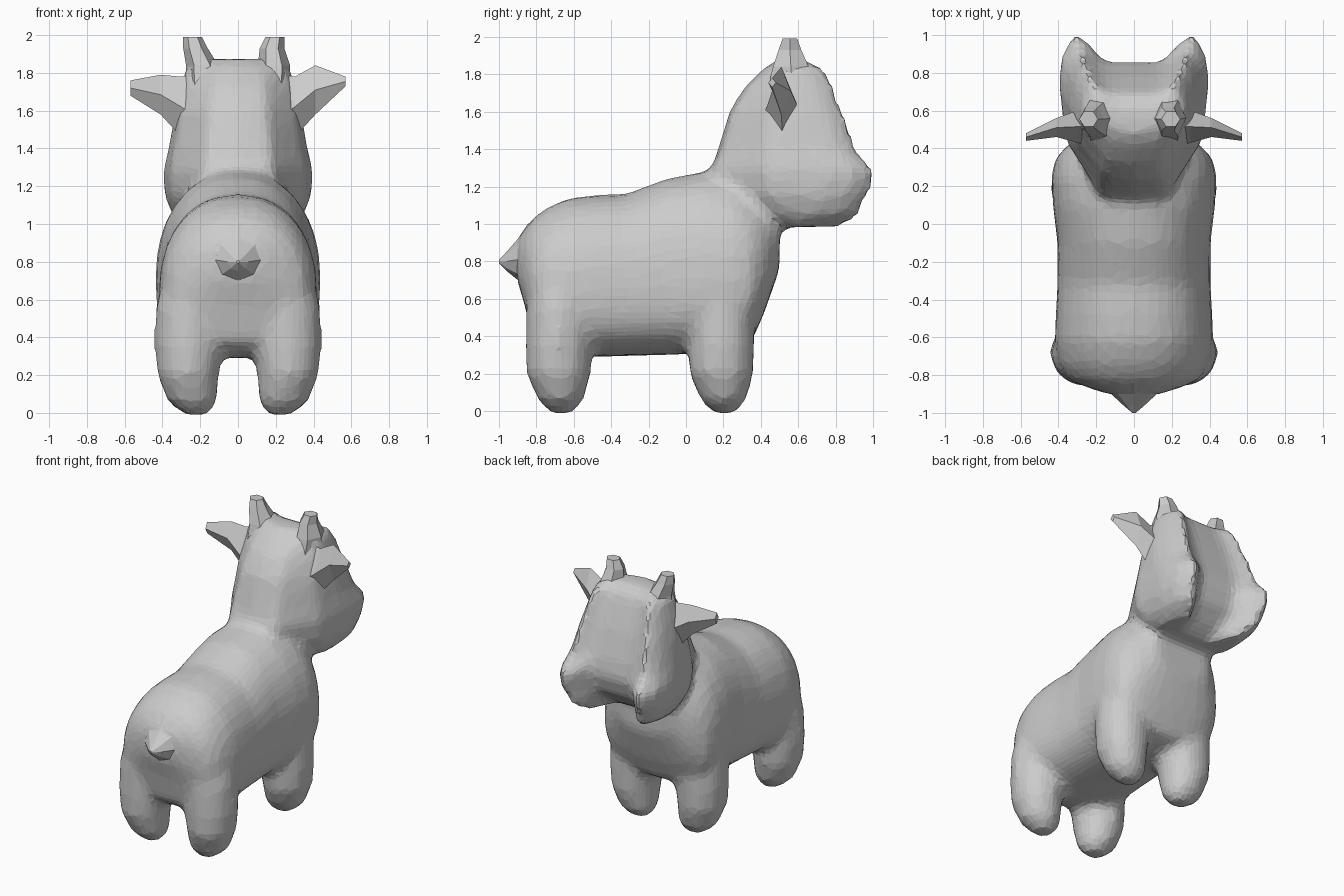
import bpy, bmesh
from math import cos, sin, pi, copysign
from mathutils import Vector

if "Cube" in bpy.data.objects:
    bpy.data.objects.remove(bpy.data.objects["Cube"])


def loft(bm, rings):
    """Skin a list of equal-length point rings and cap both ends."""
    new = [[bm.verts.new(p) for p in r] for r in rings]
    n = len(new[0])
    for a, b in zip(new, new[1:]):
        for i in range(n):
            j = (i + 1) % n
            bm.faces.new((a[i], a[j], b[j], b[i]))
    bm.faces.new(new[0][::-1])
    bm.faces.new(new[-1])


def finish(bm, name):
    bmesh.ops.recalc_face_normals(bm, faces=bm.faces)
    me = bpy.data.meshes.new(name)
    bm.to_mesh(me)
    bm.free()
    ob = bpy.data.objects.new(name, me)
    bpy.context.collection.objects.link(ob)
    return ob


def ring(x, y, z, rx, ry, n=12):
    return [Vector((x + rx * cos(2 * pi * i / n), y + ry * sin(2 * pi * i / n), z))
            for i in range(n)]


def body_section(y, zb, zt, w, n=28):
    """Rounded cross-section, a little squarer towards the belly."""
    zc = zb + (zt - zb) * 0.40
    pts = []
    for i in range(n):
        t = 2 * pi * i / n
        c, s = cos(t), sin(t)
        e = 2 / (2.25 if s >= 0 else 2.7)
        h = zt - zc if s >= 0 else zc - zb
        pts.append(Vector((w * copysign(abs(c) ** e, c), y,
                           zc + h * copysign(abs(s) ** e, s))))
    return pts


def head_section(z, yb, w, yf, yc):
    """Horizontal slice: narrow nape, wide cheeks, hollow face between ridges."""
    m = yb + (yf - yb) * 0.35
    half = [(w * 0.45, yb + 0.02), (w * 0.91, m), (w, yf - 0.25),
            (w * 0.95, yf - 0.11), (w * 0.78, yf), (w * 0.62, yf - 0.05), (w * 0.38, yc)]
    right = [Vector((x, y, z)) for x, y in half]
    left = [Vector((-x, y, z)) for x, y in reversed(half)]
    return [Vector((0, yb, z))] + right + [Vector((0, yc, z))] + left


# Torso, tapering to the rump
bm = bmesh.new()
loft(bm, [body_section(*s) for s in [
    (-0.905, 0.71, 0.91, 0.12), (-0.865, 0.58, 0.97, 0.25), (-0.82, 0.38, 1.03, 0.35),
    (-0.74, 0.31, 1.09, 0.40), (-0.62, 0.29, 1.14, 0.42), (-0.48, 0.29, 1.155, 0.415),
    (-0.32, 0.295, 1.16, 0.405), (-0.10, 0.30, 1.245, 0.405), (0.10, 0.31, 1.28, 0.43),
    (0.25, 0.33, 1.26, 0.44), (0.35, 0.37, 1.21, 0.415), (0.42, 0.53, 1.16, 0.35),
    (0.50, 0.76, 1.12, 0.22)]])

# Head and neck
loft(bm, [head_section(*s) for s in [
    (0.985, 0.40, 0.28, 0.84, 0.62), (1.05, 0.27, 0.35, 0.94, 0.72),
    (1.15, 0.17, 0.39, 0.98, 0.82), (1.28, 0.13, 0.40, 1.02, 0.86),
    (1.40, 0.17, 0.37, 0.92, 0.84), (1.60, 0.23, 0.335, 0.85, 0.78),
    (1.73, 0.31, 0.305, 0.80, 0.73), (1.83, 0.41, 0.28, 0.76, 0.69),
    (1.875, 0.48, 0.22, 0.66, 0.60)]])

# Legs, tapering to blunt feet
for side in (-1, 1):
    for y in (-0.68, 0.19):
        loft(bm, [ring(side * x, y + dy, z, rx, ry) for x, dy, z, rx, ry in [
            (0.22, 0.015, -0.012, 0.065, 0.06), (0.24, 0.01, 0.06, 0.135, 0.125),
            (0.265, 0, 0.20, 0.165, 0.175), (0.26, 0, 0.35, 0.185, 0.18),
            (0.25, 0, 0.55, 0.19, 0.175), (0.23, 0, 0.75, 0.16, 0.14)]])

# Fuse torso, head and legs into one faceted skin
body = finish(bm, "animal_body")
mod = body.modifiers.new("fuse", 'REMESH')
mod.mode = 'VOXEL'
mod.voxel_size = 0.034
mod = body.modifiers.new("soften", 'SMOOTH')
mod.factor = 0.5
mod.iterations = 6
mod = body.modifiers.new("facets", 'DECIMATE')
mod.ratio = 0.3
dg = bpy.context.evaluated_depsgraph_get()
skin = bpy.data.meshes.new_from_object(body.evaluated_get(dg))
body.modifiers.clear()
body.data = skin
for p in skin.polygons:
    p.use_smooth = False

# Tail
bm = bmesh.new()
loft(bm, [[Vector((r * cos(pi * i / 4), y, z + r * 0.9 * sin(pi * i / 4))) for i in range(8)]
          for y, z, r in [(-0.84, 0.81, 0.22), (-0.90, 0.81, 0.12),
                          (-0.96, 0.80, 0.055), (-1.0, 0.80, 0.008)]])
finish(bm, "tail")

# Ears and horns, left and right differing a little
for side, label, tip, top, horn_x in ((-1, "left", (1.68, 1.76), 1.79, 0.24),
                                      (1, "right", (1.73, 1.78), 1.84, 0.195)):
    bm = bmesh.new()
    rows = [(0.20, 1.30, 1.80, 0.40, 0.64), (0.30, 1.46, 1.78, 0.43, 0.60),
            (0.41, 1.58, top, 0.46, 0.56), (0.57, tip[0], tip[1], 0.44, 0.48)]
    loft(bm, [[Vector((side * x, ya, (z0 + z1) / 2)), Vector((side * x, (ya + yb) / 2, z0)),
               Vector((side * x, yb, (z0 + z1) / 2)), Vector((side * x, (ya + yb) / 2, z1))]
              for x, z0, z1, ya, yb in rows])
    finish(bm, label + "_ear")

    bm = bmesh.new()
    loft(bm, [ring(side * x, y, z, rx, ry, 6) for x, y, z, rx, ry in [
        (0.18, 0.57, 1.70, 0.10, 0.16), (0.19, 0.56, 1.84, 0.085, 0.11),
        (horn_x - 0.015, 0.555, 1.93, 0.065, 0.07), (horn_x, 0.555, 1.99, 0.05, 0.045)]])
    finish(bm, label + "_horn")
